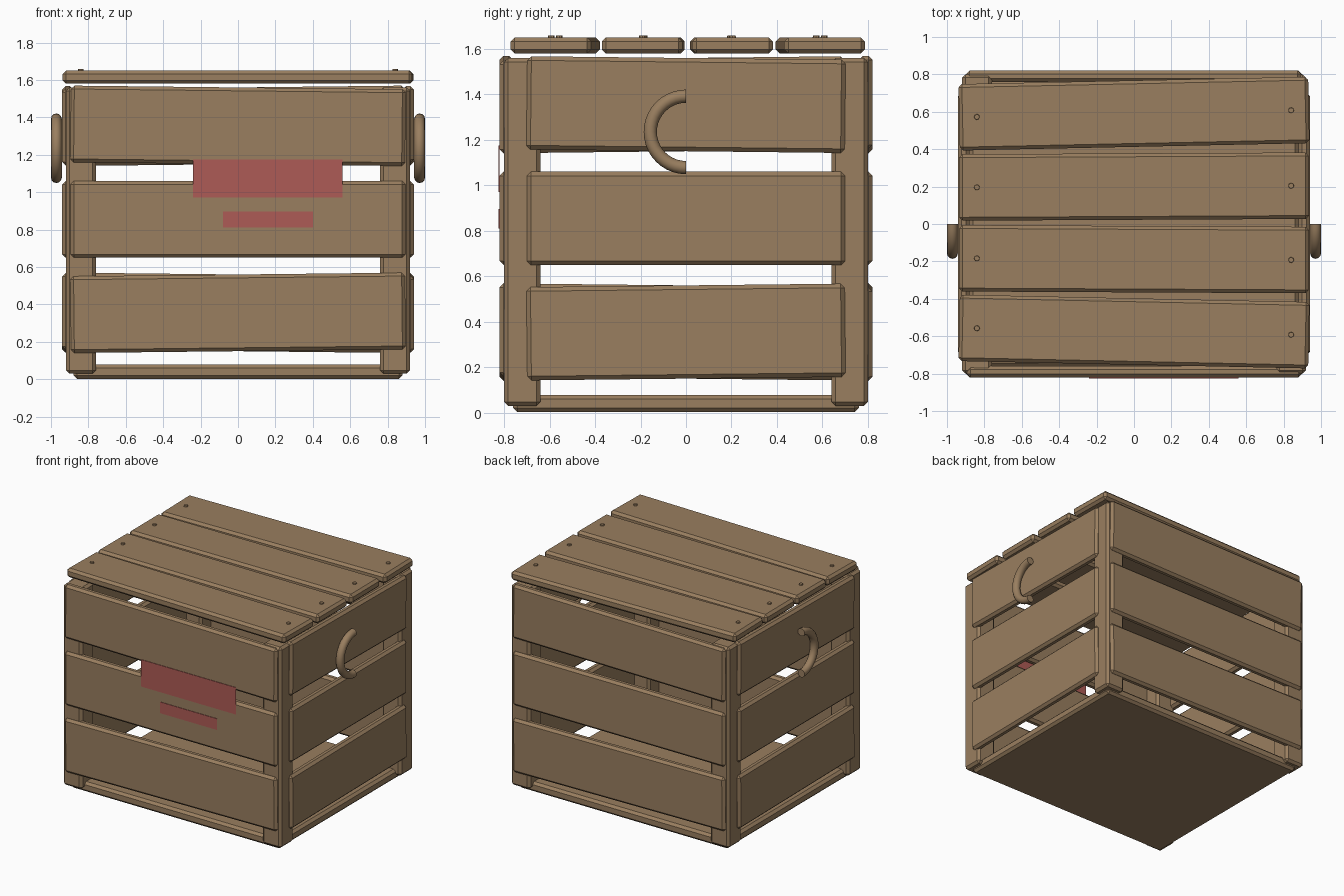
import bpy, bmesh, math
from mathutils import Matrix, Vector

if "Cube" in bpy.data.objects:
    bpy.data.objects.remove(bpy.data.objects["Cube"])


def make_material(name, colour):
    mat = bpy.data.materials.new(name)
    mat.use_nodes = True
    mat.diffuse_color = (*colour, 1)
    mat.node_tree.nodes["Principled BSDF"].inputs["Base Color"].default_value = (*colour, 1)
    return mat


WOOD = make_material("brown wood", (0.32, 0.21, 0.115))
RED = make_material("faded red", (0.42, 0.105, 0.092))


def finish(bm, name, mat):
    bmesh.ops.recalc_face_normals(bm, faces=bm.faces)
    mesh = bpy.data.meshes.new(name)
    bm.to_mesh(mesh)
    bm.free()
    mesh.materials.append(mat)
    obj = bpy.data.objects.new(name, mesh)
    bpy.context.collection.objects.link(obj)
    return obj


def box(name, centre, size, tilt=0, axis="Z", turn=0, chamfer=0.018, mat=WOOD):
    """Chamfered board, tilted in place, then turned around the crate."""
    bm = bmesh.new()
    bmesh.ops.create_cube(bm, size=1)
    bm.transform(Matrix.Diagonal((*size, 1)))
    if chamfer:
        bmesh.ops.bevel(bm, geom=bm.edges[:], offset=chamfer, segments=1, affect="EDGES")
    bm.transform(Matrix.Rotation(turn, 4, "Z") @ Matrix.Translation(centre)
                 @ Matrix.Rotation(tilt, 4, axis))
    return finish(bm, name, mat)


# Floor and corner posts
box("floor", (0, 0, 0.04), (1.76, 1.52, 0.075))
for sx, side in ((-1, "right"), (1, "left")):
    for sy, end in ((-1, "front"), (1, "back")):
        box(f"{end}_{side}_post", (sx * 0.84, sy * 0.72, 0.795), (0.16, 0.16, 1.53))

# Three slats on each of the four walls, the outer ones slightly crooked
WALLS = (("front", 0, 0.79, 1.79), ("east", 1, 0.91, 1.40),
         ("back", 2, 0.79, 1.79), ("west", 3, 0.91, 1.40))
for wall, quarter, reach, length in WALLS:
    for level, z, tilt in (("lower", 0.355, -0.011), ("middle", 0.855, 0), ("upper", 1.355, 0.011)):
        box(f"{wall}_{level}_slat", (0, -reach, z), (length, 0.06, 0.41),
            tilt, "Y", quarter * math.pi / 2)

# Lid planks with a nail head near each end
for i, (y, tilt) in enumerate(((-0.575, -0.021), (-0.188, -0.005), (0.2, 0.005), (0.59, 0.021))):
    box(f"lid_plank_{i + 1}", (0, y, 1.615), (1.87, 0.355, 0.07), tilt)
    for sx in (-1, 1):
        bm = bmesh.new()
        bmesh.ops.create_cone(bm, cap_ends=True, segments=8, radius1=0.017, radius2=0.014, depth=0.02)
        bm.transform(Matrix.Translation((sx * 0.84, y + sx * 0.84 * tilt, 1.649)))
        finish(bm, f"nail_head_{i + 1}_{'left' if sx > 0 else 'right'}", WOOD)

# Half-ring handles
for sx, side in ((-1, "right"), (1, "left")):
    bm = bmesh.new()
    ring = bmesh.ops.create_circle(bm, cap_ends=False, segments=12, radius=0.029,
                                   matrix=Matrix.Translation((0, 0, 0.157))
                                   @ Matrix.Rotation(math.pi / 2, 4, "X"))
    edges = bm.edges[:]
    end = bmesh.ops.spin(bm, geom=edges, axis=(1, 0, 0), cent=(0, 0, 0),
                         angle=math.pi, steps=20)
    bmesh.ops.holes_fill(bm, edges=[e for e in bm.edges if e.is_boundary], sides=0)
    # Keep the bow toward the front whichever way it was swept
    if sum(v.co.y for v in bm.verts) > 0:
        bm.transform(Matrix.Scale(-1, 4, Vector((0, 1, 0))))
    bm.transform(Matrix.Translation((sx * 0.971, 0, 1.235)))
    handle = finish(bm, f"{side}_handle", WOOD)
    bpy.ops.object.select_all(action="DESELECT")
    handle.select_set(True)
    bpy.context.view_layer.objects.active = handle
    bpy.ops.object.shade_smooth_by_angle(angle=math.radians(40))

# Thin painted plates on the front
box("large_plate", (0.16, -0.823, 1.073), (0.8, 0.004, 0.205), chamfer=0, mat=RED)
box("small_plate", (0.16, -0.823, 0.853), (0.48, 0.004, 0.085), chamfer=0, mat=RED)
